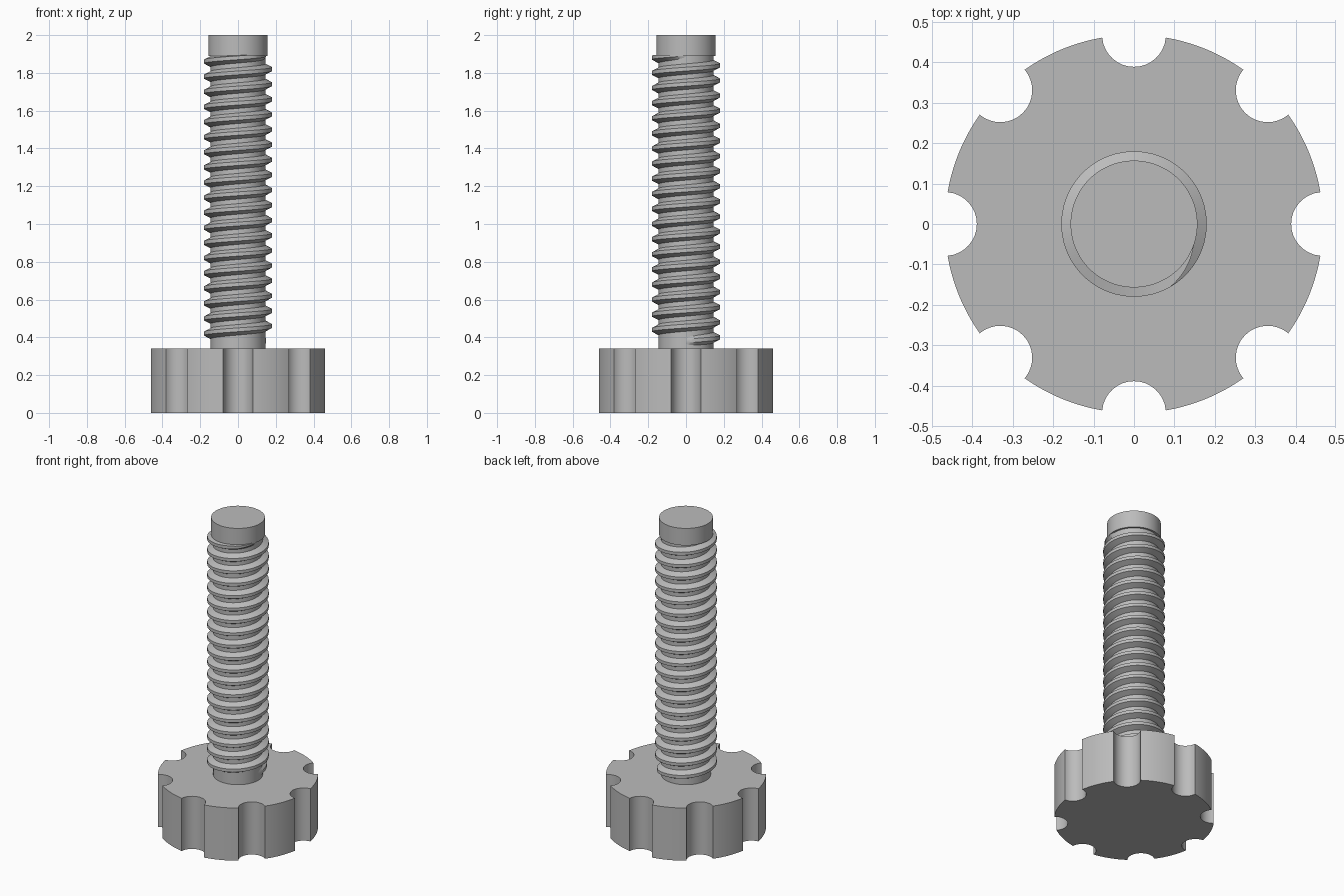
import bpy
import bmesh
from math import pi, sin, cos, asin, acos, radians

old = bpy.data.objects.get("Cube")
if old:
    bpy.data.objects.remove(old, do_unlink=True)

grey = bpy.data.materials.new("plain_grey")
grey.use_nodes = True
grey.diffuse_color = (0.5, 0.5, 0.5, 1)
grey.node_tree.nodes["Principled BSDF"].inputs["Base Color"].default_value = (0.5, 0.5, 0.5, 1)


def finish(name, bm):
    """Turn a bmesh into a smooth-shaded object with sharp creases."""
    bmesh.ops.recalc_face_normals(bm, faces=bm.faces)
    mesh = bpy.data.meshes.new(name)
    bm.to_mesh(mesh)
    bm.free()
    mesh.materials.append(grey)
    mesh.shade_smooth()
    mesh.set_sharp_from_angle(angle=radians(25))
    obj = bpy.data.objects.new(name, mesh)
    bpy.context.collection.objects.link(obj)
    return obj


def prism(name, outline, z0, z1):
    """Extrude a flat outline between two heights."""
    bm = bmesh.new()
    base = bm.faces.new([bm.verts.new((x, y, z0)) for x, y in outline])
    top = bmesh.ops.extrude_face_region(bm, geom=[base], use_keep_orig=True)
    moved = [v for v in top["geom"] if isinstance(v, bmesh.types.BMVert)]
    bmesh.ops.translate(bm, verts=moved, vec=(0, 0, z1 - z0))
    return finish(name, bm)


def circle(radius, n=96):
    return [(radius * cos(2 * pi * i / n), radius * sin(2 * pi * i / n)) for i in range(n)]


# Knob: round outline with eight finger scallops
KNOB_R, NOTCH_R, NOTCHES, STEPS = 0.468, 0.079, 8, 16
half = 2 * asin(NOTCH_R / (2 * KNOB_R))
sweep = acos(NOTCH_R / (2 * KNOB_R))
outline = []
for k in range(NOTCHES):
    a = 2 * pi * k / NOTCHES
    for i in range(STEPS + 1):
        b = a + pi + sweep - 2 * sweep * i / STEPS
        outline.append((KNOB_R * cos(a) + NOTCH_R * cos(b),
                        KNOB_R * sin(a) + NOTCH_R * sin(b)))
    for i in range(1, STEPS):
        b = a + half + (2 * pi / NOTCHES - 2 * half) * i / STEPS
        outline.append((KNOB_R * cos(b), KNOB_R * sin(b)))
prism("knob", outline, 0, 0.34)

# Shaft core and plain tip
CORE_R, CREST_R = 0.145, 0.18
prism("shaft_core", circle(CORE_R), 0.33, 1.90)
prism("shaft_tip", circle(0.157), 1.89, 2.0)

# Thread: trapezoid ridge swept up a right-hand helix, fading in and out
PITCH, TURNS, SEGS, START = 0.08, 19, 72, 0.38
ROOT_HALF, CREST_HALF = 0.03, 0.01
bm = bmesh.new()
rings = []
total = TURNS * SEGS
for i in range(total + 1):
    a = 2 * pi * i / SEGS
    z = START + PITCH * i / SEGS
    fade = min(1, min(i, total - i) / (SEGS / 6))
    crest = CORE_R + 0.001 + (CREST_R - CORE_R - 0.001) * fade
    section = [(CORE_R - 0.004, -ROOT_HALF), (crest, -CREST_HALF),
               (crest, CREST_HALF), (CORE_R - 0.004, ROOT_HALF)]
    rings.append([bm.verts.new((r * cos(a), r * sin(a), min(z + dz, 1.895)))
                  for r, dz in section])
for low, high in zip(rings, rings[1:]):
    for j in range(4):
        k = (j + 1) % 4
        bm.faces.new((low[j], high[j], high[k], low[k]))
bm.faces.new(rings[0])
bm.faces.new(rings[-1])
finish("screw_thread", bm)
